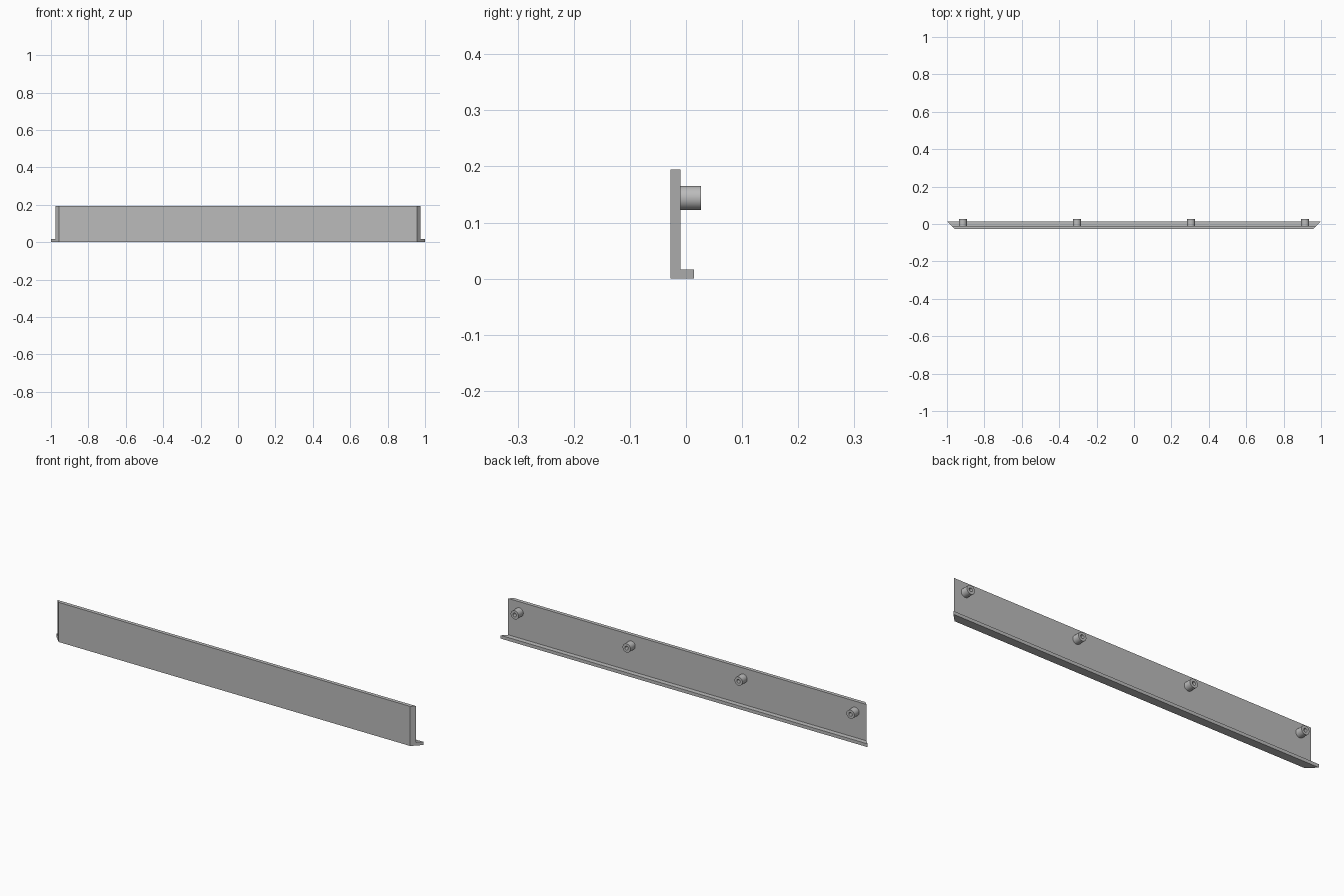
import bpy, bmesh, math

cube = bpy.data.objects.get("Cube")
if cube:
    bpy.data.objects.remove(cube, do_unlink=True)

grey = bpy.data.materials.new("plain grey")
grey.use_nodes = True
colour = (0.5, 0.5, 0.5, 1)
grey.diffuse_color = colour
grey.node_tree.nodes["Principled BSDF"].inputs["Base Color"].default_value = colour

FRONT, BACK, LIP = -0.028, -0.010, 0.014
HEIGHT, LIP_HEIGHT = 0.195, 0.016


def finish(bm, name):
    bmesh.ops.recalc_face_normals(bm, faces=bm.faces)
    mesh = bpy.data.meshes.new(name)
    bm.to_mesh(mesh)
    bm.free()
    mesh.materials.append(grey)
    obj = bpy.data.objects.new(name, mesh)
    bpy.context.collection.objects.link(obj)
    return obj


# L-shaped panel with 45 degree mitred ends that widen toward the back
def make_panel():
    profile = [(FRONT, 0), (LIP, 0), (LIP, LIP_HEIGHT),
               (BACK, LIP_HEIGHT), (BACK, HEIGHT), (FRONT, HEIGHT)]
    bm = bmesh.new()
    ends = [[bm.verts.new((side * (1 + y - LIP), y, z)) for y, z in profile]
            for side in (-1, 1)]
    for end in ends:
        bm.faces.new(end)
    for i in range(len(profile)):
        j = (i + 1) % len(profile)
        bm.faces.new((ends[0][i], ends[0][j], ends[1][j], ends[1][i]))
    return finish(bm, "mitred_panel")


# Round peg with a blind hole, turned around the y axis
def make_peg(x, name):
    radius, hole, tip, floor, sides = 0.0215, 0.009, 0.027, -0.005, 32
    outline = [(radius, BACK), (radius, tip), (hole, tip), (hole, floor)]
    bm = bmesh.new()
    rings = []
    for r, y in outline:
        rings.append([bm.verts.new((r * math.cos(a), y, r * math.sin(a)))
                      for a in (math.tau * k / sides for k in range(sides))])
    for a, b in zip(rings, rings[1:]):
        for k in range(sides):
            n = (k + 1) % sides
            bm.faces.new((a[k], a[n], b[n], b[k]))
    bm.faces.new(rings[0])
    bm.faces.new(rings[-1])
    peg = finish(bm, name)
    peg.location = (x, 0, 0.144)
    return peg


make_panel()
bpy.ops.object.select_all(action="DESELECT")
for i in range(4):
    peg = make_peg(-0.915 + i * 0.61, f"mounting_peg_{i + 1}")
    peg.select_set(True)
    bpy.context.view_layer.objects.active = peg
bpy.ops.object.shade_smooth_by_angle(angle=math.radians(30))
